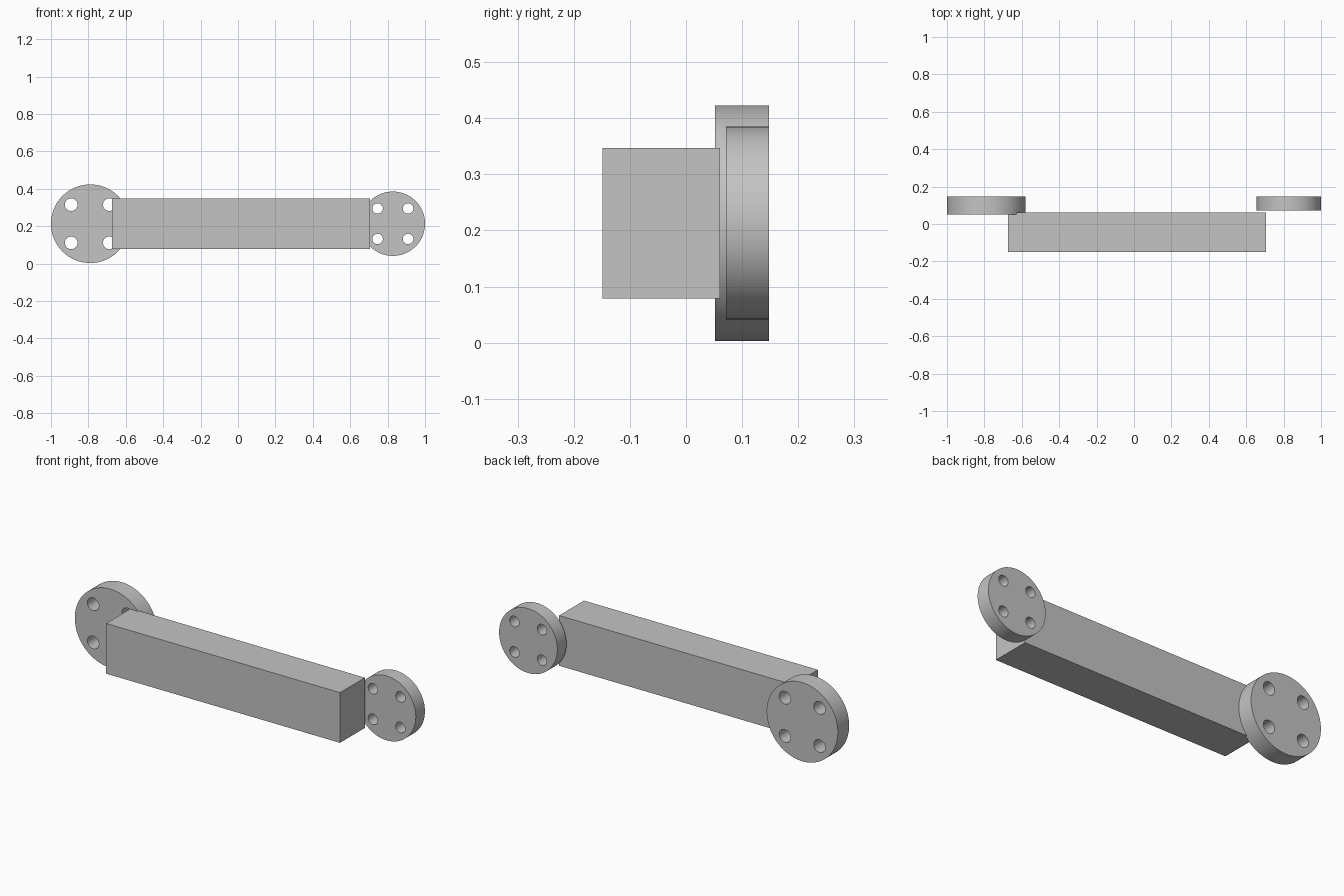
import bpy
import math

cube = bpy.data.objects.get("Cube")
if cube:
    bpy.data.objects.remove(cube, do_unlink=True)

# One plain grey for everything
GREY = (0.55, 0.55, 0.55, 1)
grey = bpy.data.materials.new("plain grey")
grey.use_nodes = True
grey.diffuse_color = GREY
grey.node_tree.nodes["Principled BSDF"].inputs["Base Color"].default_value = GREY

BACK = 0.148    # shared rear plane of both flanges
MID_Z = 0.213   # height of the arm's axis


def cylinder(name, x, y, z, radius, depth, sides):
    """Cylinder whose axis runs front to back."""
    bpy.ops.mesh.primitive_cylinder_add(vertices=sides, radius=radius, depth=depth,
                                        location=(x, y, z), rotation=(math.pi / 2, 0, 0))
    obj = bpy.context.object
    obj.name = name
    return obj


def flange(name, x, radius, front, spacing, hole_radius):
    """Round plate with four through holes on a square pattern."""
    y = (front + BACK) / 2
    plate = cylinder(name, x, y, MID_Z, radius, BACK - front, 96)
    plate.data.materials.append(grey)
    cutters = []
    for sx in (-1, 1):
        for sz in (-1, 1):
            hole = cylinder("hole_cutter", x + sx * spacing, y, MID_Z + sz * spacing,
                            hole_radius, 0.3, 32)
            hole.data.materials.append(grey)
            hole.hide_render = True
            cutters.append(hole)
            cut = plate.modifiers.new("bolt hole", 'BOOLEAN')
            cut.operation = 'DIFFERENCE'
            cut.solver = 'EXACT'
            cut.object = hole
    # Bake the holes, then discard the cutters
    bpy.context.view_layer.update()
    graph = bpy.context.evaluated_depsgraph_get()
    mesh = bpy.data.meshes.new_from_object(plate.evaluated_get(graph))
    plate.modifiers.clear()
    plate.data = mesh
    for hole in cutters:
        bpy.data.objects.remove(hole, do_unlink=True)
    bpy.ops.object.select_all(action='DESELECT')
    plate.select_set(True)
    bpy.context.view_layer.objects.active = plate
    bpy.ops.object.shade_smooth_by_angle(angle=math.radians(30))


# Mounting flanges at both ends
flange("large_flange", -0.79, 0.21, 0.052, 0.102, 0.034)
flange("small_flange", 0.828, 0.172, 0.071, 0.0815, 0.028)

# Straight beam in front of the flanges
bpy.ops.mesh.primitive_cube_add(size=1, location=(0.016, -0.044, MID_Z))
beam = bpy.context.object
beam.name = "beam"
beam.scale = (1.381, 0.209, 0.268)
beam.data.materials.append(grey)
